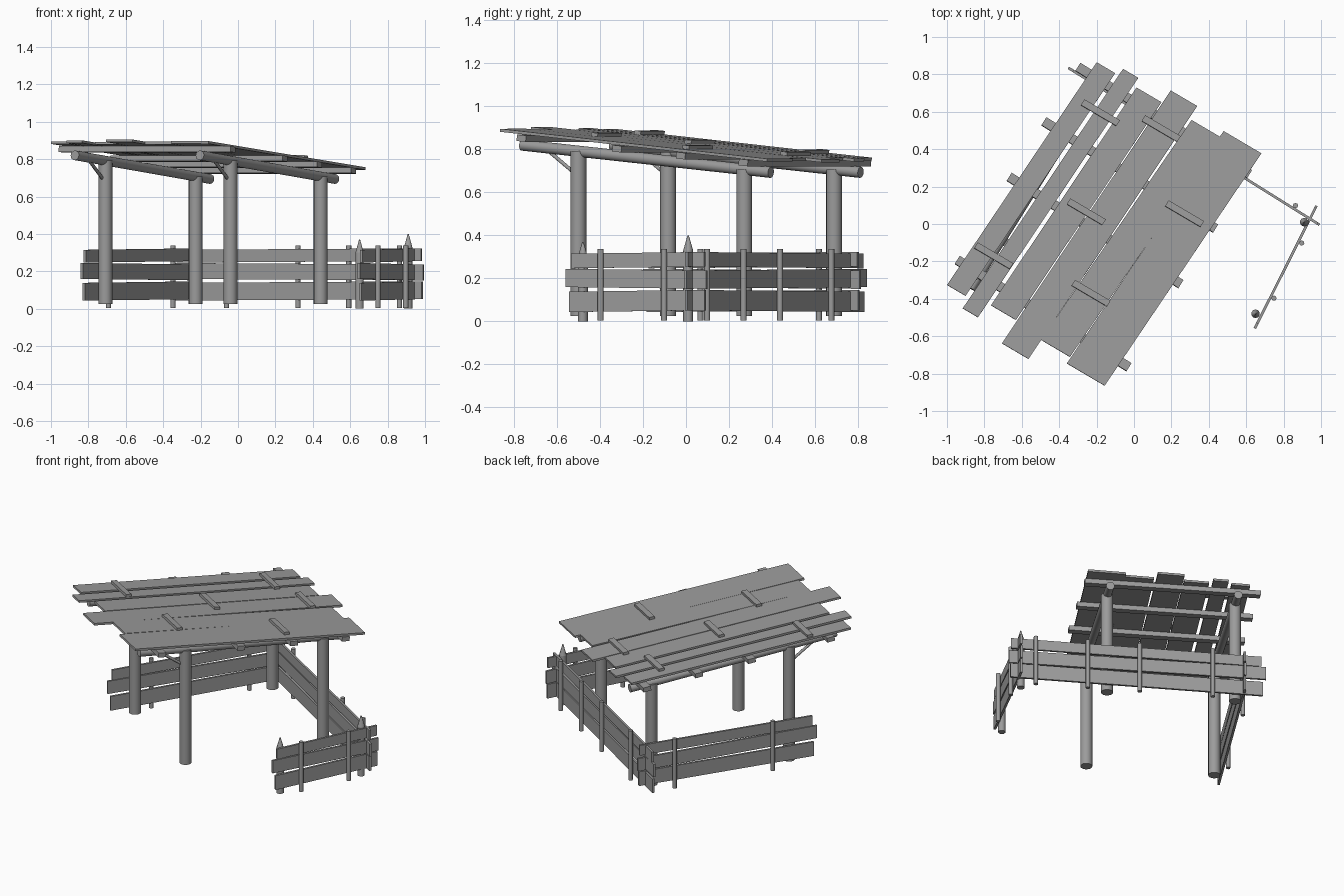
import bpy, bmesh, math
from mathutils import Vector

cube = bpy.data.objects.get("Cube")
if cube:
    bpy.data.objects.remove(cube)

# Single weathered wood colour
wood = bpy.data.materials.new("grey_wood")
wood.use_nodes = True
GREY = (0.33, 0.33, 0.33, 1)
wood.diffuse_color = GREY
wood.node_tree.nodes["Principled BSDF"].inputs["Base Color"].default_value = GREY

# Shelter axes: U runs down the roof slope, V runs across it
ANGLE = math.radians(58)
U = Vector((math.cos(ANGLE), math.sin(ANGLE), 0))
V = Vector((U.y, -U.x, 0))
UP = Vector((0, 0, 1))
SLOPE = -0.093
DOWN = (U + UP * SLOPE).normalized()
ROOF_UP = V.cross(DOWN).normalized()


def at(s, t, z):
    return U * s + V * t + UP * z


def roof_point(p, lift):
    """Point above plan position p, lifted from the beam axis."""
    p = Vector((p[0], p[1], 0))
    return p + UP * (0.75 + SLOPE * p.dot(U) + lift)


def finish(name, bm):
    bmesh.ops.recalc_face_normals(bm, faces=bm.faces)
    mesh = bpy.data.meshes.new(name)
    bm.to_mesh(mesh)
    bm.free()
    mesh.materials.append(wood)
    obj = bpy.data.objects.new(name, mesh)
    bpy.context.collection.objects.link(obj)
    return obj


def board(name, a, b, wide, thick):
    """Straight board from a to b, its ends cut along the wide vector."""
    bm = bmesh.new()
    signs = ((-1, -1), (1, -1), (1, 1), (-1, 1))
    ends = [[bm.verts.new(p + wide * i / 2 + thick * j / 2) for i, j in signs]
            for p in (a, b)]
    bm.faces.new(ends[0])
    bm.faces.new(ends[1])
    for i in range(4):
        k = (i + 1) % 4
        bm.faces.new((ends[0][i], ends[0][k], ends[1][k], ends[1][i]))
    return finish(name, bm)


def log(name, a, b, radius, tip=None, sides=16):
    """Round log from a to b, optionally tapering to another radius."""
    bm = bmesh.new()
    axis = b - a
    matrix = axis.to_track_quat('Z', 'Y').to_matrix().to_4x4()
    matrix.translation = (a + b) / 2
    bmesh.ops.create_cone(bm, cap_ends=True, segments=sides, radius1=radius,
                          radius2=radius if tip is None else tip,
                          depth=axis.length, matrix=matrix)
    for f in bm.faces:
        f.smooth = len(f.verts) < 5
    return finish(name, bm)


# Posts, sloping beams and the braces under the high ends
for side, t in (("right", -0.557), ("left", 0.231)):
    for place, s in (("front", -0.446), ("back", 0.464)):
        log(f"{side}_{place}_post", at(s, t, 0.025), at(s, t, 0.75 + SLOPE * s), 0.037)
    log(f"{side}_beam", at(-0.755, t, 0.75 + SLOPE * -0.755),
        at(0.61, t, 0.75 + SLOPE * 0.61), 0.026)
    log(f"{side}_brace", at(-0.46, t, 0.685), at(-0.62, t, 0.80), 0.009, sides=8)

# Purlins across the beams
for i, s in enumerate((-0.664, -0.14, 0.21, 0.553)):
    board(f"purlin_{i + 1}", roof_point(at(s, -0.70, 0), 0.04),
          roof_point(at(s, 0.383, 0), 0.04), DOWN * 0.05, ROOF_UP * 0.03)

# Roof planks: start and end in plan, then width
CROSS = Vector((math.cos(math.radians(-30.5)), math.sin(math.radians(-30.5)), 0))
CROSS += UP * SLOPE * CROSS.dot(U)
planks = (
    ((-0.95, -0.355), (-0.15, 0.835), 0.115),
    ((-0.875, -0.475), (-0.018, 0.805), 0.095),
    ((-0.698, -0.474), (0.08, 0.69), 0.155),
    ((-0.635, -0.68), (0.267, 0.672), 0.165),
    ((-0.42, -0.665), (0.385, 0.51), 0.18),
    ((-0.258, -0.805), (0.58, 0.437), 0.235),
)
for i, (a, b, width) in enumerate(planks):
    board(f"roof_plank_{i + 1}", roof_point(a, 0.063), roof_point(b, 0.063),
          CROSS * width, ROOF_UP * 0.014)

# Short battens laid over the plank joints
battens = ((-0.18, 0.595), (0.145, 0.51), (-0.255, 0.065),
           (0.27, 0.055), (-0.75, -0.17), (-0.23, -0.37))
for i, (x, y) in enumerate(battens):
    c = roof_point((x, y), 0.078)
    board(f"roof_batten_{i + 1}", c - CROSS * 0.11, c + CROSS * 0.11,
          DOWN * 0.036, ROOF_UP * 0.018)

# Fence rails: z centre, height, and end overhang for each row
rows = (("bottom", 0.095, 0.095, 0.0), ("middle", 0.198, 0.085, 0.02), ("top", 0.285, 0.068, -0.01))


def fence(name, a, b, outward, stakes):
    """Three rails from a to b, with stakes on the outward side."""
    along = (b - a).normalized()
    for i, (row, z, height, over) in enumerate(rows):
        tilt = 0.004 * (-1) ** i
        board(f"{name}_{row}_rail", a - along * over + UP * (z - tilt),
              b + along * over * 0.4 + UP * (z + tilt), UP * height, outward * 0.014)
    for i, d in enumerate(stakes):
        base = a + along * d + outward * 0.019
        log(f"{name}_stake_{i + 1}", base + UP * 0.003, base + UP * 0.337, 0.014, sides=8)


fence("right_fence", at(-0.59, -0.604, 0), at(0.57, -0.604, 0), -V, (0.28, 0.93))
fence("back_fence", at(0.522, -0.72, 0), at(0.522, 0.835, 0), U, (0.31, 0.76, 1.08, 1.40))
start, end = Vector((0.655, -0.54, 0)), Vector((0.972, 0.09, 0))
run = (end - start).normalized()
outside = Vector((run.y, -run.x, 0))
fence("left_fence", start, end, outside, (0.17, 0.50))

# Sharpened posts holding the free-standing fence
for i, (x, y, top) in enumerate(((0.65, -0.48, 0.37), (0.91, 0.01, 0.40))):
    base = Vector((x, y, 0))
    log(f"pointed_post_{i + 1}", base, base + UP * (top - 0.07), 0.023, sides=10)
    log(f"pointed_post_tip_{i + 1}", base + UP * (top - 0.07), base + UP * top,
        0.023, 0.003, sides=10)
